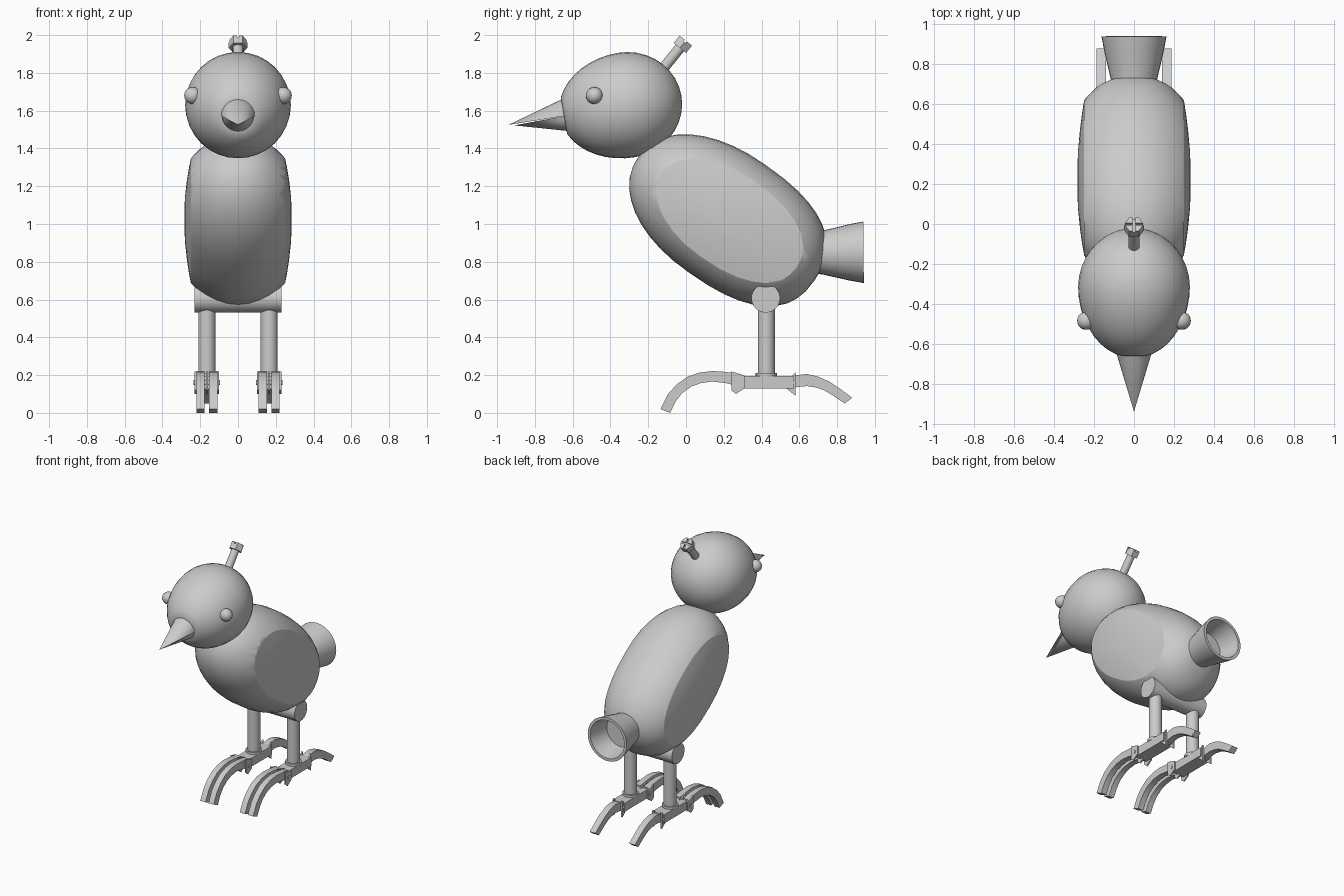
import bpy, bmesh
from math import sin, cos, pi, radians, atan2
from mathutils import Vector

if "Cube" in bpy.data.objects:
    bpy.data.objects.remove(bpy.data.objects["Cube"])


def finish(name, bm, smooth=True):
    bmesh.ops.remove_doubles(bm, verts=bm.verts, dist=1e-5)
    bmesh.ops.recalc_face_normals(bm, faces=bm.faces)
    me = bpy.data.meshes.new(name)
    bm.to_mesh(me)
    bm.free()
    ob = bpy.data.objects.new(name, me)
    bpy.context.collection.objects.link(ob)
    if smooth:
        bpy.ops.object.select_all(action='DESELECT')
        ob.select_set(True)
        bpy.context.view_layer.objects.active = ob
        bpy.ops.object.shade_smooth_by_angle(angle=radians(32))
    return ob


def lathe_bm(profile, origin, direction, segs):
    """Revolve (radius, distance) points about an axis."""
    o, d = Vector(origin), Vector(direction).normalized()
    u = Vector((0, 1, 0)) if abs(d.x) > 0.9 else Vector((1, 0, 0))
    v = d.cross(u)
    bm = bmesh.new()
    rings = []
    for r, t in profile:
        if r < 1e-4:
            rings.append([bm.verts.new(o + d * t)])
        else:
            rings.append([bm.verts.new(o + d * t + r * (u * cos(2 * pi * i / segs) + v * sin(2 * pi * i / segs)))
                          for i in range(segs)])
    for a, b in zip(rings, rings[1:]):
        for i in range(segs):
            q = [a[i % len(a)], a[(i + 1) % len(a)], b[(i + 1) % len(b)], b[i % len(b)]]
            bm.faces.new(list(dict.fromkeys(q)))
    return bm


def lathe(name, profile, origin, direction, segs=32):
    return finish(name, lathe_bm(profile, origin, direction, segs))


def rod(name, r, origin, direction, t0, t1, segs=24):
    return lathe(name, [(0, t0), (r, t0), (r, t1), (0, t1)], origin, direction, segs)


def prism(name, outline, x0, x1):
    """Extrude a (y, z) outline along x."""
    bm = bmesh.new()
    f = bm.faces.new([bm.verts.new((x0, y, z)) for y, z in outline])
    ext = bmesh.ops.extrude_face_region(bm, geom=[f], use_keep_orig=True)
    vs = [g for g in ext['geom'] if isinstance(g, bmesh.types.BMVert)]
    bmesh.ops.translate(bm, verts=vs, vec=(x1 - x0, 0, 0))
    return finish(name, bm)


# Body: blunt egg, sliced flat on both sides
def body_point(a):
    c, s = cos(a), sin(a)
    p = 2.15 if c < 0 else 2.5
    return 0.35 * max(s, 0) ** (2 / p), 0.57 * (abs(c) ** (2 / p)) * (1 if c > 0 else -1)


body_center = Vector((0, 0.215, 1.03))
prof = [(0, -0.57)] + [body_point(pi - pi * i / 20) for i in range(1, 20)] + [(0, 0.57)]
bm = lathe_bm(prof, body_center, (0, cos(radians(35)), -sin(radians(35))), 32)
loops = {}
for side in (-1, 1):
    cut = bmesh.ops.bisect_plane(bm, geom=bm.verts[:] + bm.edges[:] + bm.faces[:],
                                 plane_co=(side * 0.25, 0, 0), plane_no=(side, 0, 0), clear_outer=True)
    edges = [g for g in cut['geom_cut'] if isinstance(g, bmesh.types.BMEdge)]
    loops[side] = [v.co.copy() for v in {v for e in edges for v in e.verts}]
    bmesh.ops.edgeloop_fill(bm, edges=edges)
finish("body", bm)

# Wings: shallow domes following the flat cuts
for side, pts in loops.items():
    c = sum(pts, Vector()) / len(pts)
    c = Vector((side * 0.25, body_center.y, body_center.z))
    pts.sort(key=lambda p: atan2(p.z - c.z, p.y - c.y))
    bm = bmesh.new()
    rings = []
    for s in (1.0, 0.85, 0.65, 0.4, 0.2):
        rings.append([bm.verts.new(c + (p - c) * s + Vector((side * 0.035 * (1 - s * s), 0, 0))) for p in pts])
    n = len(pts)
    for a, b in zip(rings, rings[1:]):
        for i in range(n):
            bm.faces.new((a[i], a[(i + 1) % n], b[(i + 1) % n], b[i]))
    bm.faces.new(rings[-1])
    bm.faces.new(rings[0][::-1])
    finish("wing", bm)

# Head: egg with a shallow socket for the beak
back = [(0.28 * sin(pi / 2 * i / 9), -0.295 * cos(pi / 2 * i / 9)) for i in range(10)]
front = [(0.28 * cos(a), 0.359 * sin(a)) for a in (1.206 * i / 8 for i in range(1, 9))]
head_axis = Vector((0, -0.985, -0.17)).normalized()
lathe("head", back + front + [(0.084, 0.336), (0.08, 0.315), (0, 0.315)], (0, -0.315, 1.63), head_axis, 32)


# Beak: upper and lower half cones
def beak(name, sign, r, tip):
    o = Vector((0, -0.635, 1.573))
    up = Vector((0, -0.17, 0.985))
    bm = bmesh.new()
    arc = [bm.verts.new(o + r * Vector((cos(pi * i / 12), 0, 0)) + sign * r * sin(pi * i / 12) * up)
           for i in range(13)]
    t = bm.verts.new(tip)
    for a, b in zip(arc, arc[1:]):
        bm.faces.new((a, b, t))
    bm.faces.new((arc[-1], arc[0], t))
    bm.faces.new(arc)
    finish(name, bm)


beak("upper_beak", 1, 0.092, (0, -0.94, 1.525))
beak("lower_beak", -1, 0.082, (0, -0.91, 1.522))

# Eyes
for side in (-1, 1):
    lathe("eye", [(0.045 * sin(pi * i / 10), -0.045 * cos(pi * i / 10)) for i in range(11)],
          (side * 0.24, -0.485, 1.68), (side, 0, 0), 20)

# Crest bolt with a cross slot
axis = Vector((0, 0.63, 0.777)).normalized()
bolt = Vector((0, -0.018, 1.95))
rod("bolt_stem", 0.028, bolt, axis, -0.24, -0.01, 16)
bolt_head = rod("bolt_head", 0.049, bolt, axis, -0.023, 0.027, 6)
for k in (0, 1):
    bm = bmesh.new()
    bmesh.ops.create_cube(bm, size=1)
    bmesh.ops.scale(bm, verts=bm.verts, vec=(0.12 if k else 0.013, 0.013 if k else 0.12, 0.03))
    cutter = finish("slot_cutter", bm, False)
    cutter.rotation_euler = (-atan2(axis.y, axis.z), 0, 0)
    cutter.location = bolt + axis * 0.03
    cutter.hide_render = True
    cutter.hide_viewport = True
    mod = bolt_head.modifiers.new("slot", 'BOOLEAN')
    mod.object = cutter
    mod.operation = 'DIFFERENCE'
    mod.solver = 'EXACT'

# Tail: flared open cup
lathe("tail", [(0, -0.12), (0.10, -0.12), (0.115, 0.02), (0.148, 0.16), (0.163, 0.24), (0.142, 0.24),
               (0.125, 0.14), (0.115, 0.08), (0, 0.08)], (0, 0.70, 0.848), (0, 1, 0.01), 32)

# Hip axle
rod("hip_axle", 0.076, (0, 0.422, 0.607), (1, 0, 0), -0.23, 0.23)

# Legs and feet
front_toe = [(.29, .205), (.21, .217), (.14, .222), (.07, .213), (.005, .19), (-.05, .15), (-.095, .10), (-.135, .02),
             (-.085, .0), (-.055, .06), (-.02, .105), (.03, .14), (.08, .158), (.14, .166), (.21, .158), (.29, .138)]
back_toe = [(.55, .185), (.59, .20), (.64, .206), (.70, .192), (.76, .165), (.82, .125), (.88, .08),
            (.84, .05), (.78, .09), (.73, .12), (.69, .134), (.64, .142), (.59, .137), (.55, .125)]
front_lug = [(.24, .22), (.31, .198), (.31, .13), (.265, .10), (.24, .12)]
back_lug = [(.53, .13), (.53, .195), (.555, .19), (.58, .215), (.58, .09)]
plate = [(.27, .195), (.57, .195), (.57, .13), (.27, .13)]
for side in (-1, 1):
    x = side * 0.165
    rod("leg", 0.045, (x, 0.425, 0), (0, 0, 1), 0.19, 0.6)
    rod("ankle_collar", 0.056, (x, 0.425, 0), (0, 0, 1), 0.19, 0.212)
    prism("foot_plate", plate, x - 0.05, x + 0.05)
    for dx in (-0.034, 0.034):
        prism("front_toe", front_toe, x + dx - 0.022, x + dx + 0.022)
        prism("back_lug", back_lug, x + dx - 0.006, x + dx + 0.006)
    for dx in (-0.06, 0, 0.06):
        prism("front_lug", front_lug, x + dx - 0.005, x + dx + 0.005)
    prism("back_toe", back_toe, x - 0.024, x + 0.024)
    rod("front_pin", 0.013, (x, 0.277, 0.16), (1, 0, 0), -0.07, 0.07, 12)
    rod("back_pin", 0.013, (x, 0.56, 0.16), (1, 0, 0), -0.046, 0.046, 12)
